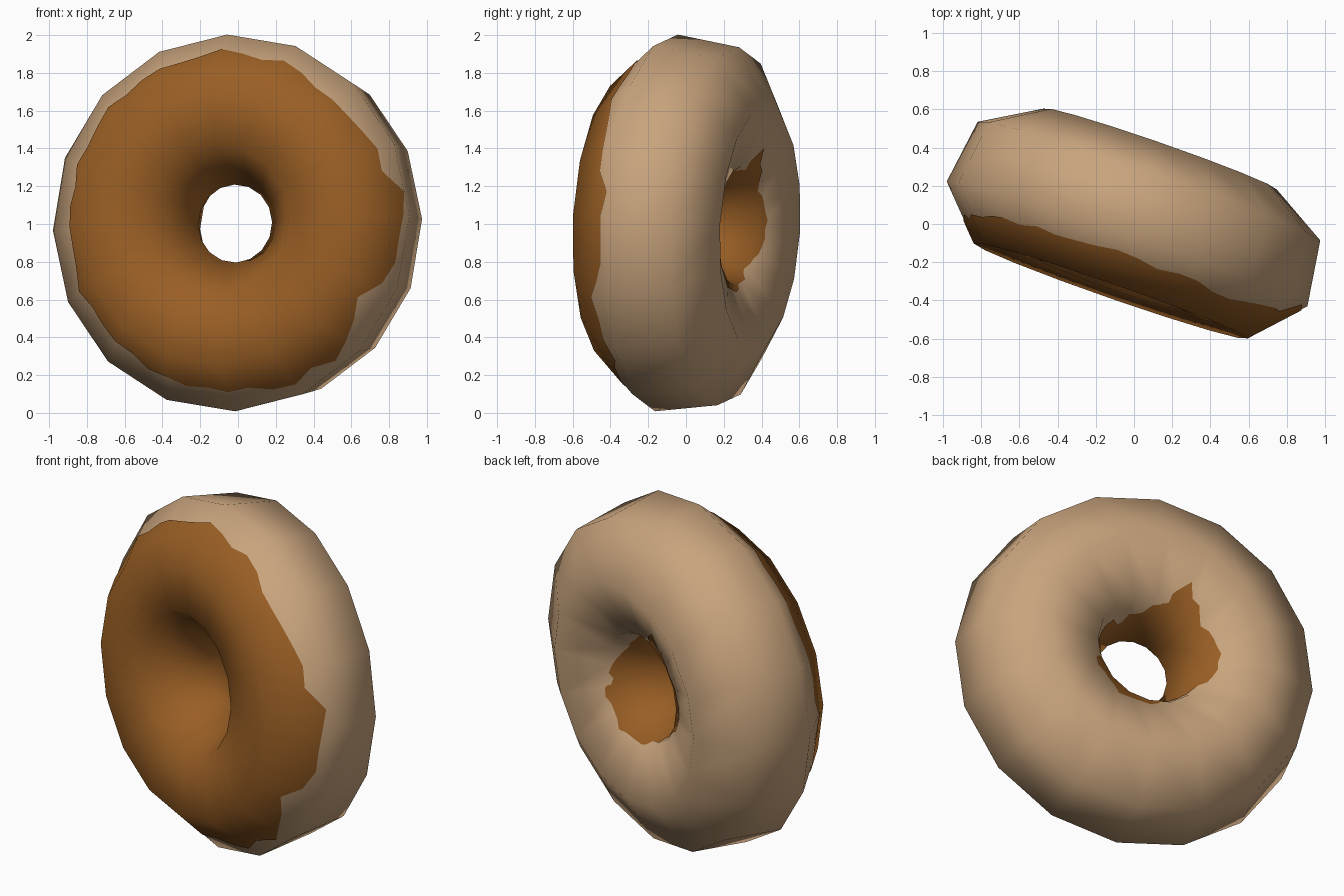
import bpy, math, random
from mathutils import Matrix, Vector

if "Cube" in bpy.data.objects:
    bpy.data.objects.remove(bpy.data.objects["Cube"])

random.seed(4)
SEG, SIDES = 16, 7                 # around the ring, around the tube
RING, TUBE = 0.613, 0.405
YAW, LEAN = math.radians(-19.2), -0.05
FRAME = (Matrix.Translation((0, 0, 1)) @ Matrix.Rotation(YAW, 4, 'Z')
         @ Matrix.Rotation(LEAN, 4, 'X'))


def corner(i, j, tube):
    """Corner i around the ring, j around the tube (0 = front, 1 = outer rim)."""
    a = math.radians(2.3 + i * 360 / SEG)
    b = math.radians(69 - j * 360 / SIDES)
    r = RING + tube * math.cos(b)
    return Vector((r * math.cos(a), 0.012 - tube * math.sin(b), r * math.sin(a)))


def on_surface(u, v, tube):
    """Point on the flat facets of the ring."""
    i, j = math.floor(u), math.floor(v)
    p = corner(i, j, tube).lerp(corner(i + 1, j, tube), u - i)
    q = corner(i, j + 1, tube).lerp(corner(i + 1, j + 1, tube), u - i)
    return FRAME @ p.lerp(q, v - j)


def build(name, verts, faces, color):
    me = bpy.data.meshes.new(name)
    me.from_pydata(verts, [], faces)
    me.polygons.foreach_set("use_smooth", [True] * len(faces))
    me.update()
    ob = bpy.data.objects.new(name, me)
    bpy.context.collection.objects.link(ob)
    mat = bpy.data.materials.new(name + "_colour")
    mat.diffuse_color = color
    mat.use_nodes = True
    mat.node_tree.nodes["Principled BSDF"].inputs["Base Color"].default_value = mat.diffuse_color
    me.materials.append(mat)
    return ob


def interp(keys, x):
    for (x0, y0), (x1, y1) in zip(keys, keys[1:]):
        if x0 <= x <= x1:
            return y0 + (y1 - y0) * (x - x0) / (x1 - x0)
    return keys[-1][1]


# Dough: low-poly ring
verts = [FRAME @ corner(i, j, TUBE) for i in range(SEG) for j in range(SIDES)]
faces = [(i * SIDES + j, i * SIDES + (j + 1) % SIDES,
          (i + 1) % SEG * SIDES + (j + 1) % SIDES, (i + 1) % SEG * SIDES + j)
         for i in range(SEG) for j in range(SIDES)]
build("dough", verts, faces, (0.58, 0.37, 0.205, 1))

# Icing: thin skin over the front, with ragged outer and inner edges
OUTER = [(0, .9), (10, 1.0), (20, .65), (45, .55), (90, .6), (180, .42),
         (230, .45), (265, .6), (310, .8), (333, .5), (345, .9), (360, .9)]
INNER = [(0, -2.9), (60, -2.5), (95, -2.8), (115, -3.4), (140, -3.1),
         (190, -3.2), (215, -2.95), (250, -2.95), (290, -3.2), (330, -3.15), (360, -2.9)]
STEPS = SEG * 3
verts, normals, faces = [], [], []
for k in range(STEPS):
    u = k * SEG / STEPS
    ang = (2.3 + u * 360 / SEG) % 360
    vo = interp(OUTER, ang) + random.uniform(-.07, .07)
    vi = interp(INNER, ang) + random.uniform(-.07, .07)
    mid = -3 if vi < -3 else (vi - 2) / 2
    for v in (vo, 0, -1, -2, mid, vi):
        verts.append(on_surface(u, v, TUBE + 0.005))
        a, b = math.radians(ang), math.radians(69 - v * 360 / SIDES)
        n = Vector((math.cos(b) * math.cos(a), -math.sin(b), math.cos(b) * math.sin(a)))
        normals.append(FRAME.to_3x3() @ n)
for k in range(STEPS):
    m = (k + 1) % STEPS
    for c in range(5):
        faces.append((k * 6 + c, m * 6 + c, m * 6 + c + 1, k * 6 + c + 1))
icing = build("icing", verts, faces, (0.32, 0.113, 0.018, 1))
icing.data.normals_split_custom_set_from_vertices(normals)
